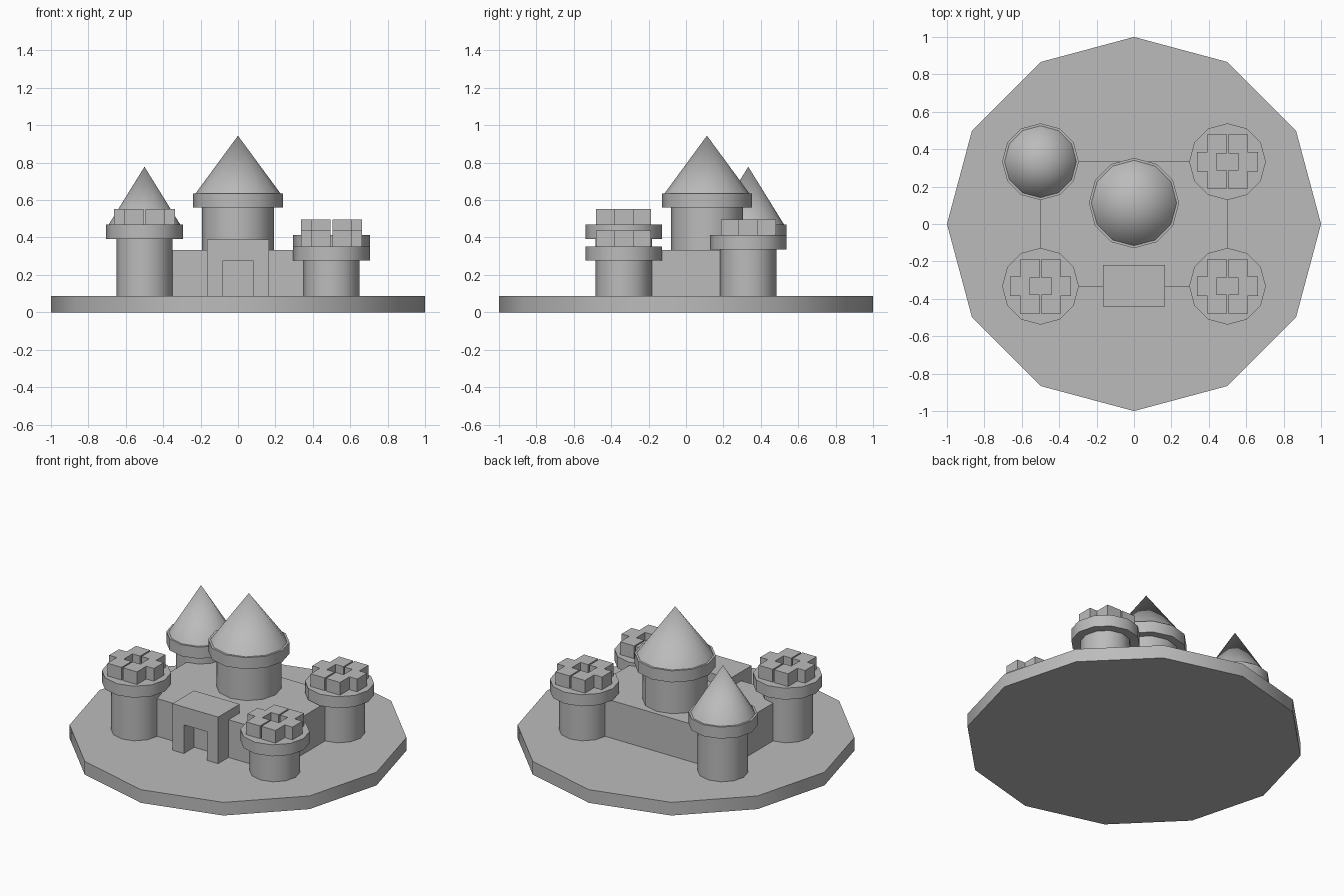
import bpy, bmesh, math
from mathutils import Matrix, Vector

default = bpy.data.objects.get("Cube")
if default:
    bpy.data.objects.remove(default, do_unlink=True)

stone = bpy.data.materials.new("grey stone")
stone.use_nodes = True
GREY = (0.5, 0.5, 0.5, 1)
stone.diffuse_color = GREY
stone.node_tree.nodes["Principled BSDF"].inputs["Base Color"].default_value = GREY

GROUND = 0.086
RIM_H = 0.075


def finish(name, bm, smooth=False):
    bmesh.ops.recalc_face_normals(bm, faces=bm.faces)
    mesh = bpy.data.meshes.new(name)
    bm.to_mesh(mesh)
    bm.free()
    mesh.materials.append(stone)
    obj = bpy.data.objects.new(name, mesh)
    bpy.context.collection.objects.link(obj)
    if smooth:
        bpy.ops.object.select_all(action='DESELECT')
        obj.select_set(True)
        bpy.context.view_layer.objects.active = obj
        bpy.ops.object.shade_smooth_by_angle(angle=math.radians(35))
    return obj


def drum(name, x, y, z0, z1, r0, r1=None):
    """Twelve-sided cylinder, or cone when r1 is 0."""
    bm = bmesh.new()
    bmesh.ops.create_cone(bm, cap_ends=True, segments=12, radius1=r0,
                          radius2=r0 if r1 is None else r1, depth=z1 - z0,
                          matrix=Matrix.Translation((x, y, (z0 + z1) / 2)))
    return finish(name, bm, True)


def add_box(bm, lo, hi):
    lo, hi = Vector(lo), Vector(hi)
    bmesh.ops.create_cube(bm, size=1, matrix=Matrix.Translation((lo + hi) / 2)
                          @ Matrix.Diagonal((*(hi - lo), 1)))


def battlements(name, x, y, z):
    """Six square merlons in a ring."""
    bm = bmesh.new()
    half = 0.051
    for i in range(6):
        a = math.radians(60 * i)
        cx, cy = x + 0.111 * math.cos(a), y + 0.111 * math.sin(a)
        add_box(bm, (cx - half, cy - half, z), (cx + half, cy + half, z + 0.083))
    finish(name, bm)


def tower(name, x, y, rim_z, radius, rim_radius, cone=None):
    top = rim_z + RIM_H
    drum(name + "_shaft", x, y, GROUND, rim_z, radius)
    drum(name + "_rim", x, y, rim_z, top, rim_radius)
    if cone:
        drum(name + "_roof", x, y, top, cone[1], cone[0], 0)
    else:
        battlements(name + "_battlements", x, y, top)


# Ground disc
drum("ground", 0, 0, 0, GROUND, 1)

# Main block
bm = bmesh.new()
add_box(bm, (-0.5, -0.333, GROUND), (0.5, 0.333, 0.332))
finish("castle_block", bm)

# Gatehouse: arch outline extruded backwards
bm = bmesh.new()
right_half = [(0.083, GROUND), (0.165, GROUND), (0.165, 0.39)]
outline = [(0.083, 0.273)] + right_half
outline += [(-x, z) for x, z in reversed(outline)]
face = bm.faces.new([bm.verts.new((x, -0.44, z)) for x, z in outline])
ext = bmesh.ops.extrude_face_region(bm, geom=[face])
bmesh.ops.translate(bm, vec=(0, 0.222, 0),
                    verts=[v for v in ext["geom"] if isinstance(v, bmesh.types.BMVert)])
finish("gatehouse", bm)

# Towers
tower("front_left_tower", 0.5, -0.333, 0.278, 0.15, 0.205)
tower("back_left_tower", 0.5, 0.333, 0.337, 0.15, 0.205)
tower("front_right_tower", -0.5, -0.333, 0.393, 0.15, 0.205)
tower("back_right_tower", -0.5, 0.333, 0.393, 0.15, 0.205, (0.192, 0.778))
tower("central_tower", 0, 0.112, 0.559, 0.193, 0.241, (0.228, 0.944))
